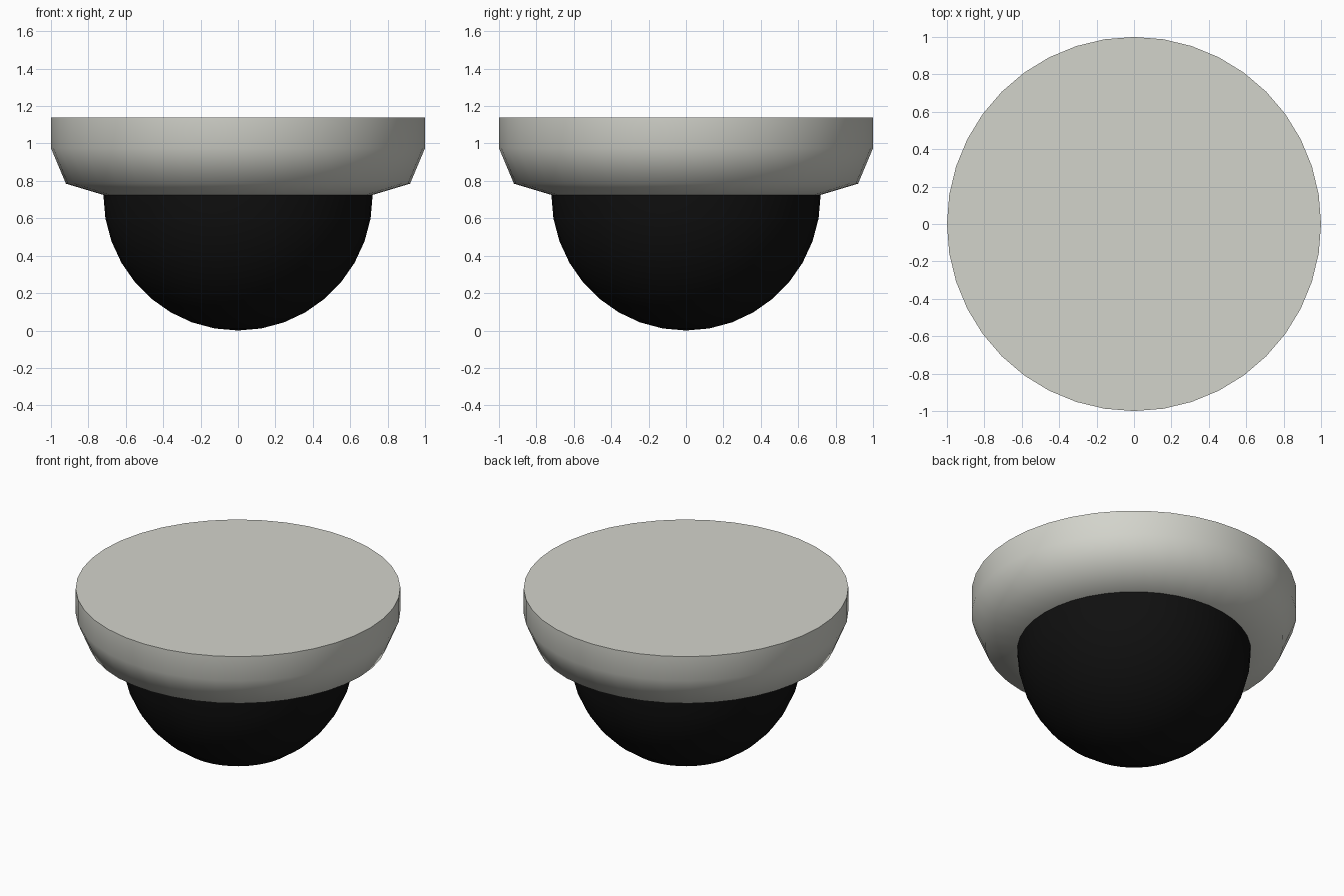
import bpy, bmesh, math
from mathutils import Vector

if "Cube" in bpy.data.objects:
    bpy.data.objects.remove(bpy.data.objects["Cube"])

SEGMENTS = 40
CENTRE = Vector((0, 0, 0.8))


def material(name, colour):
    mat = bpy.data.materials.new(name)
    mat.diffuse_color = (*colour, 1)
    mat.use_nodes = True
    mat.node_tree.nodes["Principled BSDF"].inputs["Base Color"].default_value = mat.diffuse_color
    return mat


def lathe(name, profile, mat, smooth_angle):
    """Spin a (radius, z) profile around the z axis."""
    bm = bmesh.new()
    verts = [bm.verts.new((r, 0, z)) for r, z in profile]
    edges = [bm.edges.new(pair) for pair in zip(verts, verts[1:])]
    bmesh.ops.spin(bm, geom=verts + edges, cent=(0, 0, 0), axis=(0, 0, 1),
                   angle=math.tau, steps=SEGMENTS, use_merge=True)
    bmesh.ops.remove_doubles(bm, verts=bm.verts[:], dist=1e-5)
    bmesh.ops.recalc_face_normals(bm, faces=bm.faces[:])
    bm.normal_update()
    # Open shells: make sure the normals point outwards
    if sum(f.normal.dot(f.calc_center_median() - CENTRE) for f in bm.faces) < 0:
        bmesh.ops.reverse_faces(bm, faces=bm.faces[:])
    mesh = bpy.data.meshes.new(name)
    bm.to_mesh(mesh)
    bm.free()
    mesh.materials.append(mat)
    obj = bpy.data.objects.new(name, mesh)
    bpy.context.collection.objects.link(obj)
    bpy.ops.object.select_all(action='DESELECT')
    obj.select_set(True)
    bpy.context.view_layer.objects.active = obj
    bpy.ops.object.shade_smooth_by_angle(angle=math.radians(smooth_angle))
    return obj


# Ceiling housing: flat top, straight rim, tapered underside
housing = lathe("housing",
                [(0, 1.14), (1, 1.14), (1, 0.975), (0.92, 0.785), (0.72, 0.725)],
                material("light grey plastic", (0.65, 0.655, 0.6)), 60)

# Dark half-sphere dome hanging below the housing
R, RINGS = 0.72, 9
dome_profile = [(R * math.sin(a), 0.725 * (1 - math.cos(a)))
                for a in (math.pi / 2 * i / RINGS for i in range(RINGS + 1))]
dome = lathe("camera_dome", dome_profile,
             material("black tinted glass", (0.005, 0.005, 0.005)), 60)
